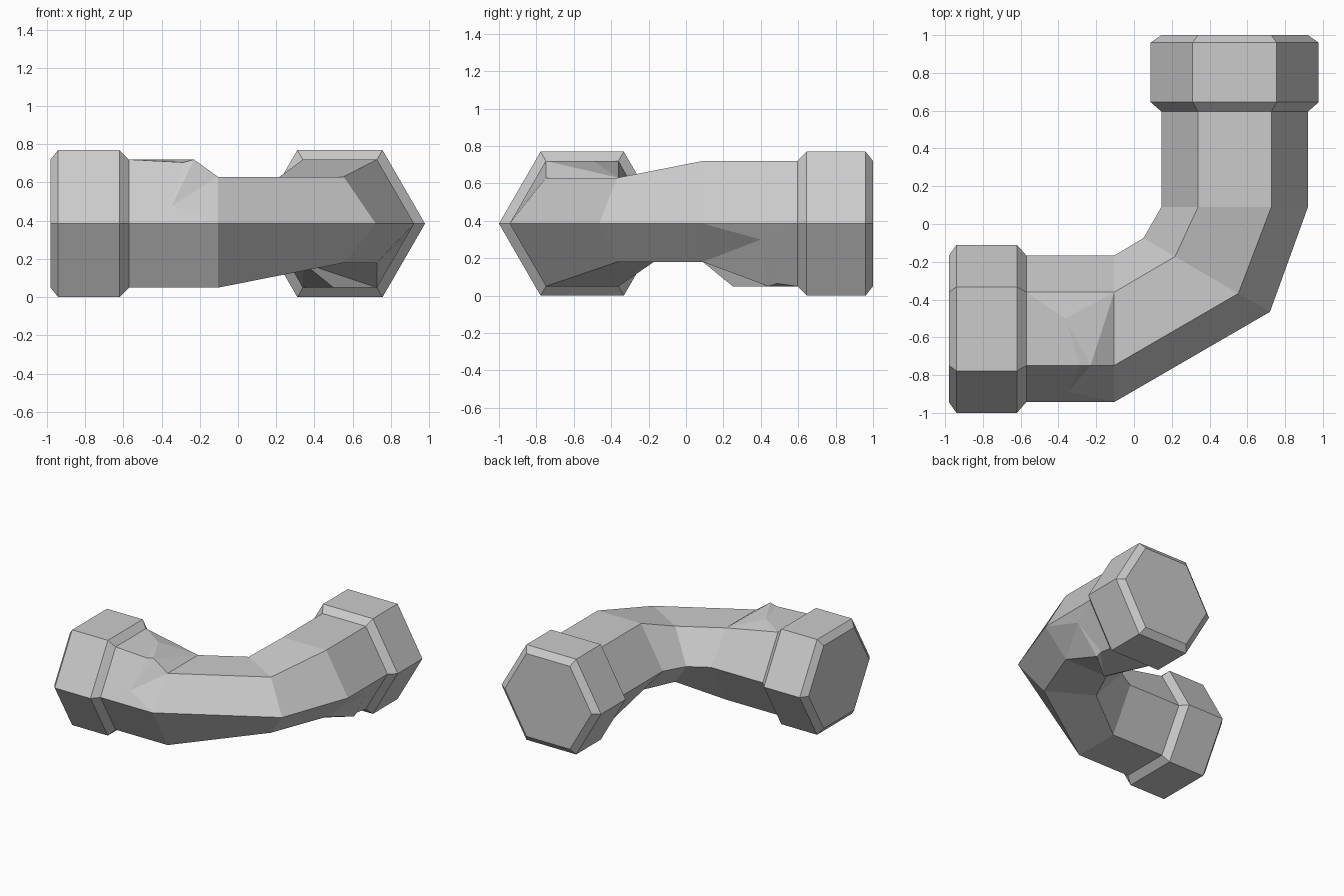
import bpy, bmesh
from mathutils import Vector

if "Cube" in bpy.data.objects:
    bpy.data.objects.remove(bpy.data.objects["Cube"])

MID, TOP, BOT = 0.385, 0.72, 0.05
bm = bmesh.new()


def ring(outer, inner, top=TOP, bot=BOT):
    """Hexagon: outer corner, two top corners, inner corner, two bottom corners."""
    o, i = Vector(outer), Vector(inner)
    spots = [(0, MID), (.25, top), (.75, top), (1, MID), (.75, bot), (.25, bot)]
    return [bm.verts.new((*o.lerp(i, t), z)) for t, z in spots]


def x_ring(x, r, **kw):
    return ring((x, -0.555 - r), (x, -0.555 + r), **kw)


def y_ring(y, r, **kw):
    return ring((0.533 + r, y), (0.533 - r, y), **kw)


def dent(a, b, m, t, i, tip, low, high, side):
    """Creased dent with a narrow split over the outer edge between rings a and b."""
    T, L, R, P = (bm.verts.new(p) for p in (tip, low, high, side))
    for f in ([a[t], L, T, a[i]], [a[i], T, b[i]], [T, R, b[i]], [R, b[t], b[i]],
              [a[m], P, L, a[t]], [a[m], b[m], P], [P, b[m], b[t]], [P, b[t], R],
              [T, L, R], [P, R, L]):
        bm.faces.new(f)


# rings along the pipe: left collar, elbow, back collar
R, C = 0.388, 0.445
collar = dict(top=0.77, bot=0.0)
rings = [
    x_ring(-0.98, R), x_ring(-0.94, C, **collar), x_ring(-0.62, C, **collar),
    x_ring(-0.57, R), x_ring(-0.105, R, top=0.63),
    ring((0.72, -0.465), (0.05, -0.075), top=0.63, bot=0.18),
    y_ring(0.09, R, bot=0.18), y_ring(0.595, R),
    y_ring(0.645, C, **collar), y_ring(0.96, C, **collar), y_ring(1.0, R),
]

# pipe walls, leaving out the faces replaced by dents
dented = {3: (0, 1), 6: (4, 5)}
for n, (a, b) in enumerate(zip(rings, rings[1:])):
    for k in range(6):
        if k not in dented.get(n, ()):
            j = (k + 1) % 6
            bm.faces.new([a[k], a[j], b[j], b[k]])

# end caps
bm.faces.new(rings[0])
bm.faces.new(rings[-1])

# dent on top of the left arm and below the back arm
dent(rings[3], rings[4], 0, 1, 2, (-0.365, -0.5, 0.72), (-0.285, -0.75, 0.705),
     (-0.23, -0.75, 0.72), (-0.345, -0.888, 0.48))
dent(rings[7], rings[6], 0, 5, 4, (0.5, 0.25, 0.05), (0.727, 0.49, 0.065),
     (0.727, 0.44, 0.05), (0.872, 0.40, 0.30))

bmesh.ops.recalc_face_normals(bm, faces=bm.faces)
mesh = bpy.data.meshes.new("elbow_pipe")
bm.to_mesh(mesh)
bm.free()
bpy.context.collection.objects.link(bpy.data.objects.new("elbow_pipe", mesh))
